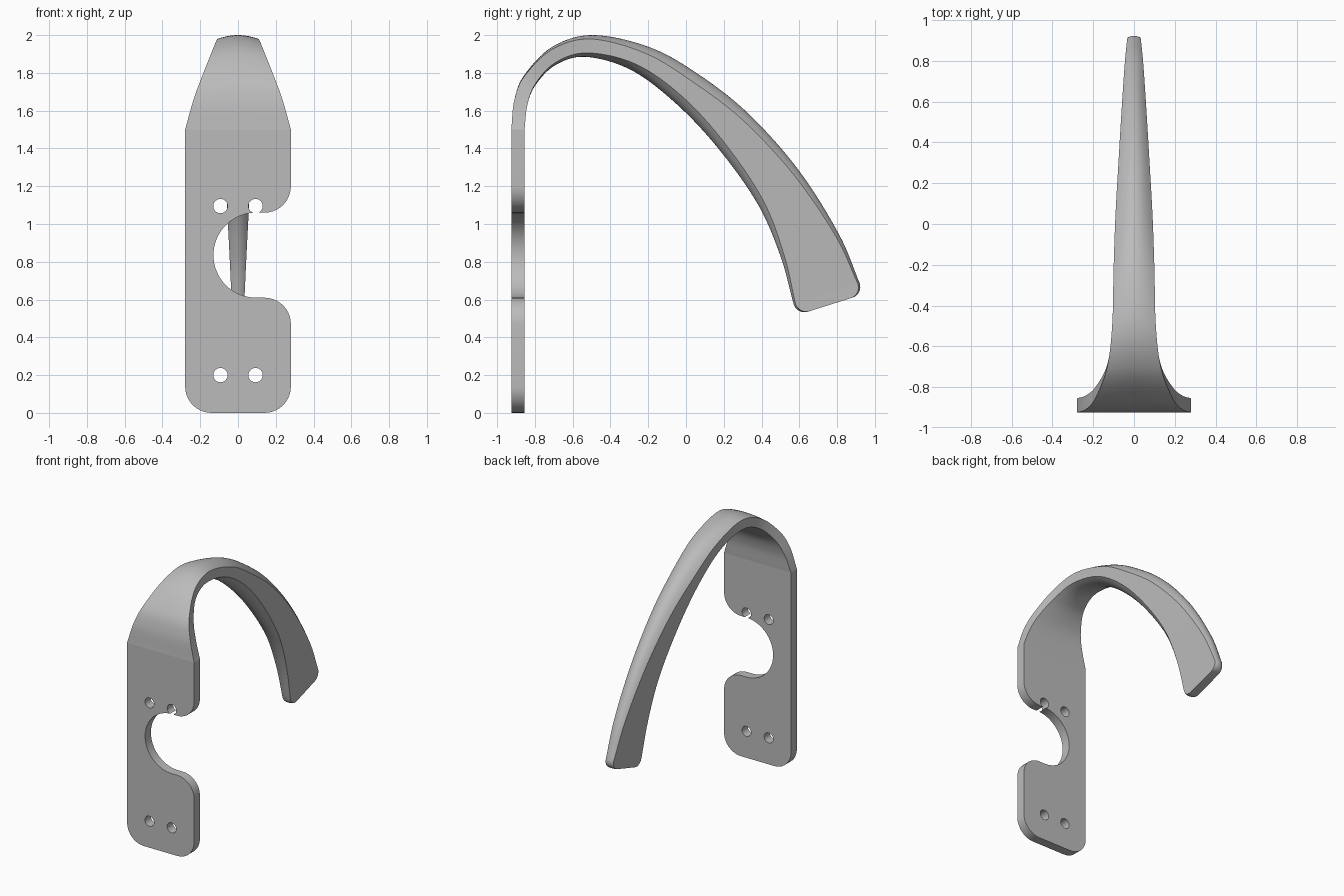
import bpy, bmesh
from math import sin, cos, pi, radians
from mathutils import Vector

if "Cube" in bpy.data.objects:
    bpy.data.objects.remove(bpy.data.objects["Cube"], do_unlink=True)

grey = bpy.data.materials.new("plain_grey")
grey.use_nodes = True
colour = (0.5, 0.5, 0.5, 1)
grey.diffuse_color = colour
grey.node_tree.nodes["Principled BSDF"].inputs["Base Color"].default_value = colour

FRONT, BACK, HALF = -0.925, -0.855, 0.28
SEAM = 1.5


def make_object(name, bm):
    bmesh.ops.recalc_face_normals(bm, faces=bm.faces)
    mesh = bpy.data.meshes.new(name)
    bm.to_mesh(mesh)
    bm.free()
    mesh.materials.append(grey)
    ob = bpy.data.objects.new(name, mesh)
    bpy.context.collection.objects.link(ob)
    return ob


def activate(ob):
    bpy.ops.object.select_all(action='DESELECT')
    ob.select_set(True)
    bpy.context.view_layer.objects.active = ob


def smooth(ob, angle):
    activate(ob)
    bpy.ops.object.shade_smooth_by_angle(angle=radians(angle))


def arc(cx, cz, r, start, end, steps=10):
    angles = [radians(start + (end - start) * i / steps) for i in range(steps + 1)]
    return [(cx + r * cos(a), cz + r * sin(a)) for a in angles]


def extrude_outline(name, points, y0, y1):
    bm = bmesh.new()
    face = bm.faces.new([bm.verts.new((x, y0, z)) for x, z in points])
    new = bmesh.ops.extrude_face_region(bm, geom=[face])["geom"]
    verts = [g for g in new if isinstance(g, bmesh.types.BMVert)]
    bmesh.ops.translate(bm, verts=verts, vec=(0, y1 - y0, 0))
    return make_object(name, bm)


# Mounting plate with rounded corners and a round side notch
R = 0.14
NOTCH_X, NOTCH_Z, NOTCH_R = 0.095, 0.835, 0.225
low, high = NOTCH_Z - NOTCH_R, NOTCH_Z + NOTCH_R
inset = HALF - R
outline = (arc(-inset, R, R, 180, 270) + arc(inset, R, R, 270, 360)
           + arc(inset, low - R, R, 0, 90)
           + arc(NOTCH_X, NOTCH_Z, NOTCH_R, 270, 90, 32)
           + arc(inset, high + R, R, 270, 360)
           + [(HALF, SEAM), (-HALF, SEAM)])
plate = extrude_outline("mounting_plate", outline, FRONT, BACK)

# Screw holes
for x in (-0.093, 0.093):
    for z in (0.2, 1.095):
        cutter = extrude_outline("screw_hole_cutter", arc(x, z, 0.038, 0, 345, 23),
                                 FRONT - 0.1, BACK + 0.1)
        cutter.hide_render = True
        mod = plate.modifiers.new("screw_hole", 'BOOLEAN')
        mod.operation, mod.object, mod.solver = 'DIFFERENCE', cutter, 'EXACT'
        activate(plate)
        bpy.ops.object.modifier_apply(modifier=mod.name)
        bpy.data.objects.remove(cutter, do_unlink=True)
smooth(plate, 30)

# Hook stations: outer y, z, inner y, z, half width, crown
stations = [Vector(s) for s in (
    (FRONT, SEAM, BACK, SEAM, HALF, 0),
    (-0.908, 1.66, -0.84, 1.63, 0.235, 0),
    (-0.855, 1.79, -0.795, 1.738, 0.188, 0.004),
    (-0.705, 1.94, -0.69, 1.842, 0.132, 0.012),
    (-0.49, 2.0, -0.53, 1.885, 0.107, 0.022),
    (-0.19, 1.935, -0.29, 1.815, 0.1, 0.04),
    (0.07, 1.79, -0.05, 1.635, 0.091, 0.05),
    (0.335, 1.58, 0.175, 1.395, 0.076, 0.045),
    (0.6, 1.28, 0.38, 1.105, 0.06, 0.035),
    (0.81, 0.945, 0.5, 0.83, 0.045, 0.02),
    (0.92, 0.685, 0.57, 0.575, 0.033, 0.01))]


def spline(keys, steps):
    """Smooth curve through the keys."""
    pts = [keys[0] * 2 - keys[1]] + keys + [keys[-1] * 2 - keys[-2]]
    out = []
    for a, b, c, d in zip(pts, pts[1:], pts[2:], pts[3:]):
        for i in range(steps):
            t = i / steps
            out.append(b + (c - a) * (t / 2) + (a * 2 - b * 5 + c * 4 - d) * (t * t / 2)
                       + (b * 3 - a - c * 3 + d) * (t ** 3 / 2))
    return out + [keys[-1]]


# First key pulled straight so the bend leaves the plate tangentially
path = spline(stations, 8)

# Rounded tip
TIP_R = 0.06
last = path[-1]
across = Vector((last[0] - last[2], last[1] - last[3])).normalized()
along = Vector((across.y, -across.x))
for i in range(1, 9):
    a = i / 8 * pi / 2
    push, pull = along * TIP_R * sin(a), across * TIP_R * (1 - cos(a))
    o, n = push - pull, push + pull
    path.append(last + Vector((o.x, o.y, n.x, n.y, 0, 0)))

# Lofted hook with crowned outer and inner faces
bm = bmesh.new()
COLS = 12
rings = []
for oy, oz, iy, iz, w, crown in path:
    outer, inner = Vector((0, oy, oz)), Vector((0, iy, iz))
    normal = (outer - inner).normalized()
    ring = []
    for base, sign in ((outer, -1), (inner, 1)):
        for i in range(COLS + 1):
            u = -sign * (2 * i / COLS - 1)
            ring.append(bm.verts.new(base + normal * sign * crown * u * u
                                     + Vector((u * w, 0, 0))))
    rings.append(ring)
for r0, r1 in zip(rings, rings[1:]):
    for i in range(len(r0)):
        j = (i + 1) % len(r0)
        bm.faces.new((r0[i], r0[j], r1[j], r1[i]))
# Tip cap as a strip
end = rings[-1]
for i in range(COLS):
    bm.faces.new((end[i], end[i + 1], end[-i - 2], end[-i - 1]))
hook = make_object("tapered_hook", bm)
smooth(hook, 35)
